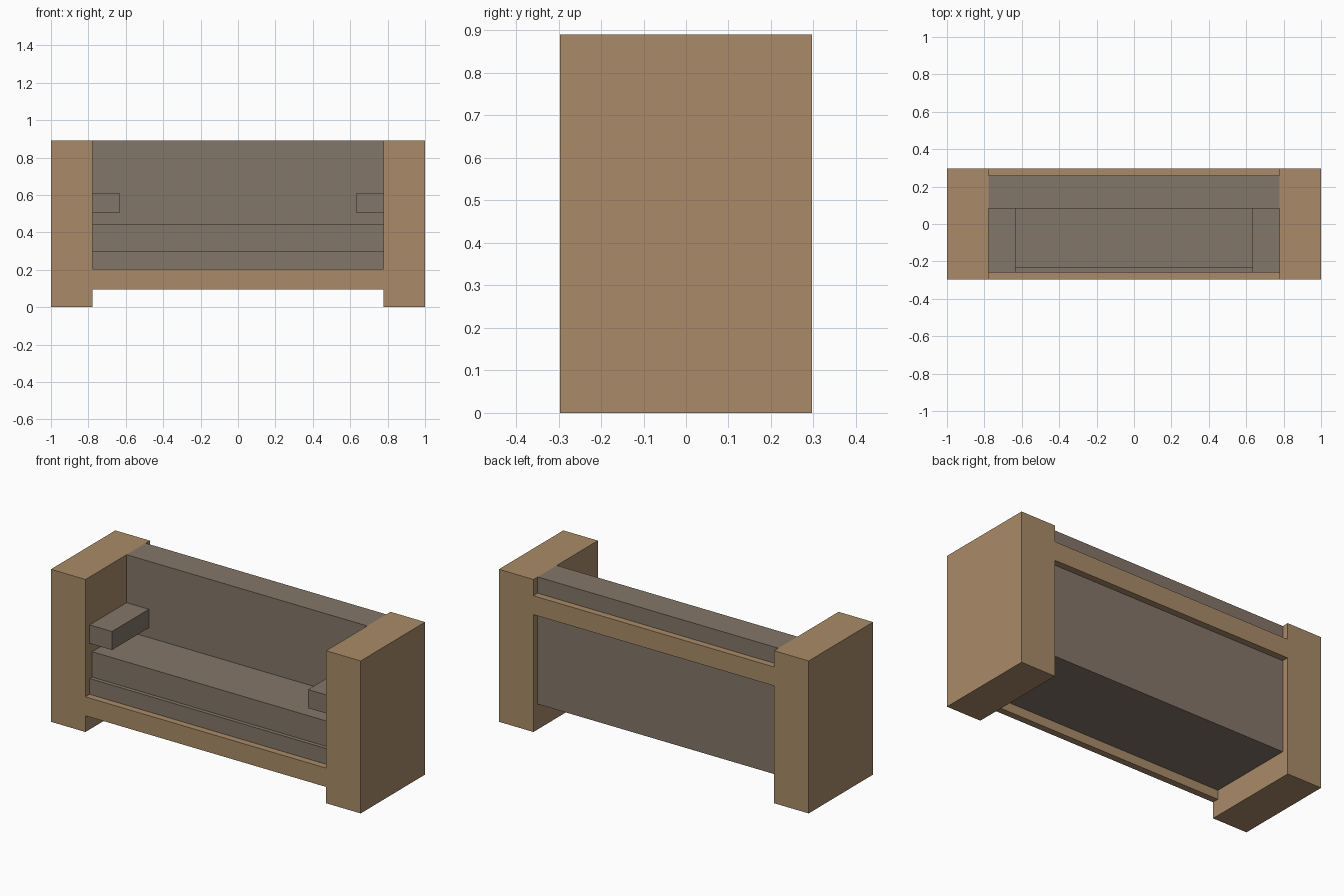
import bpy
import bmesh
from mathutils import Vector

if "Cube" in bpy.data.objects:
    bpy.data.objects.remove(bpy.data.objects["Cube"])


def material(name, rgb):
    mat = bpy.data.materials.new(name)
    mat.diffuse_color = (*rgb, 1.0)
    mat.use_nodes = True
    mat.node_tree.nodes["Principled BSDF"].inputs["Base Color"].default_value = mat.diffuse_color
    return mat


wood = material("wood", (0.40, 0.26, 0.14))
fabric = material("fabric", (0.23, 0.18, 0.14))


def box(name, lo, hi, mat):
    """Axis-aligned box between two corners."""
    lo, hi = Vector(lo), Vector(hi)
    bm = bmesh.new()
    bmesh.ops.create_cube(bm, size=1)
    bmesh.ops.scale(bm, vec=hi - lo, verts=bm.verts)
    bmesh.ops.translate(bm, vec=(lo + hi) / 2, verts=bm.verts)
    mesh = bpy.data.meshes.new(name)
    bm.to_mesh(mesh)
    bm.free()
    mesh.materials.append(mat)
    obj = bpy.data.objects.new(name, mesh)
    bpy.context.collection.objects.link(obj)
    return obj


W = 0.777      # inner half width between the side blocks
D = 0.297      # half depth
F = 0.258      # inner face of the rails
H = 0.89       # total height
BACK = 0.082   # front face of the backrest

# Side blocks and armrest pads, one per side
for side, s in (("left", -1), ("right", 1)):
    x0, x1 = sorted((s * W, s))
    box(f"{side}_side_block", (x0, -D, 0), (x1, D, H), wood)
    x0, x1 = sorted((s * 0.633, s * W))
    box(f"{side}_armrest", (x0, -F, 0.502), (x1, BACK, 0.61), fabric)

# Wooden rails joining the side blocks
box("front_rail", (-W, -D, 0.095), (W, -F, 0.205), wood)
box("back_rail", (-W, F, 0.685), (W, D, 0.795), wood)

# Upholstery
box("backrest", (-W, BACK, 0.148), (W, F, H), fabric)
box("seat_base", (-W, -F, 0.148), (W, BACK, 0.297), fabric)
box("seat_cushion", (-W, -0.235, 0.297), (W, BACK, 0.445), fabric)
